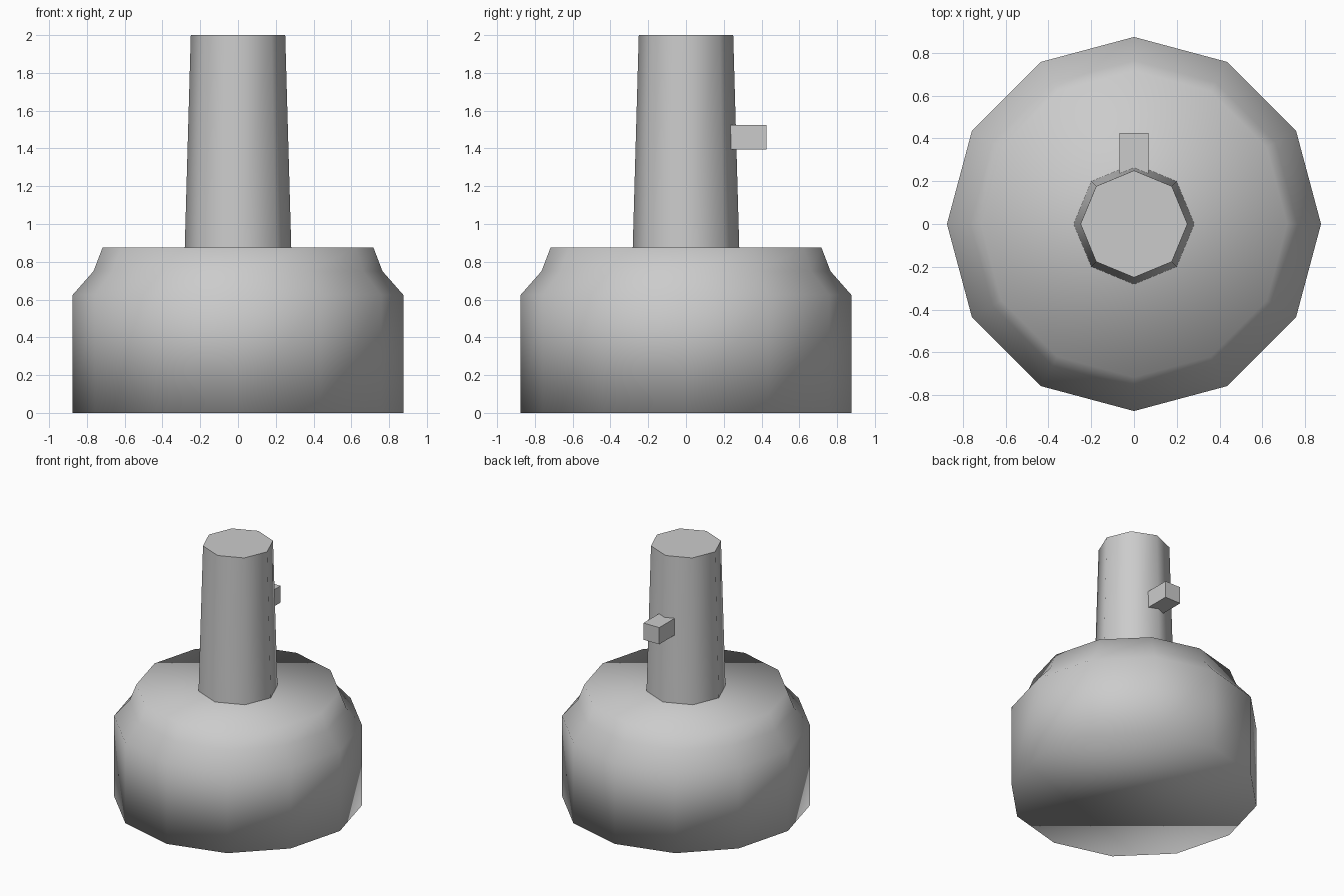
import bpy, bmesh, math

cube = bpy.data.objects.get("Cube")
if cube:
    bpy.data.objects.remove(cube, do_unlink=True)

# Single plain grey
grey = bpy.data.materials.new("plain_grey")
grey.use_nodes = True
colour = (0.6, 0.6, 0.6, 1)
grey.diffuse_color = colour
grey.node_tree.nodes["Principled BSDF"].inputs["Base Color"].default_value = colour


def lathe(name, profile, sides):
    """Stack rings of (radius, height) and close both ends."""
    bm = bmesh.new()
    rings = []
    for r, z in profile:
        angles = [math.tau * i / sides for i in range(sides)]
        rings.append([bm.verts.new((r * math.cos(a), r * math.sin(a), z)) for a in angles])
    for low, high in zip(rings, rings[1:]):
        for i in range(sides):
            j = (i + 1) % sides
            bm.faces.new((low[i], low[j], high[j], high[i]))
    bm.faces.new(rings[0][::-1])
    bm.faces.new(rings[-1])
    return finish(name, bm)


def finish(name, bm):
    mesh = bpy.data.meshes.new(name)
    bm.to_mesh(mesh)
    bm.free()
    mesh.materials.append(grey)
    obj = bpy.data.objects.new(name, mesh)
    bpy.context.collection.objects.link(obj)
    return obj


# Twelve-sided body, shaded smooth all over including its ends
body = lathe("body", [(0.875, 0), (0.875, 0.625), (0.765, 0.75), (0.717, 0.875)], 12)
body.data.shade_smooth()

# Tapered eight-sided post with smooth sides and a crisp flat top
post = lathe("post", [(0.282, 0.875), (0.25, 2)], 8)
bpy.ops.object.select_all(action="DESELECT")
post.select_set(True)
bpy.context.view_layer.objects.active = post
bpy.ops.object.shade_smooth_by_angle(angle=math.radians(60))

# Small block on the back of the post
bm = bmesh.new()
bmesh.ops.create_cube(bm, size=1)
bmesh.ops.scale(bm, vec=(0.135, 0.19, 0.13), verts=bm.verts)
bmesh.ops.translate(bm, vec=(0, 0.33, 1.46), verts=bm.verts)
finish("back_block", bm)
